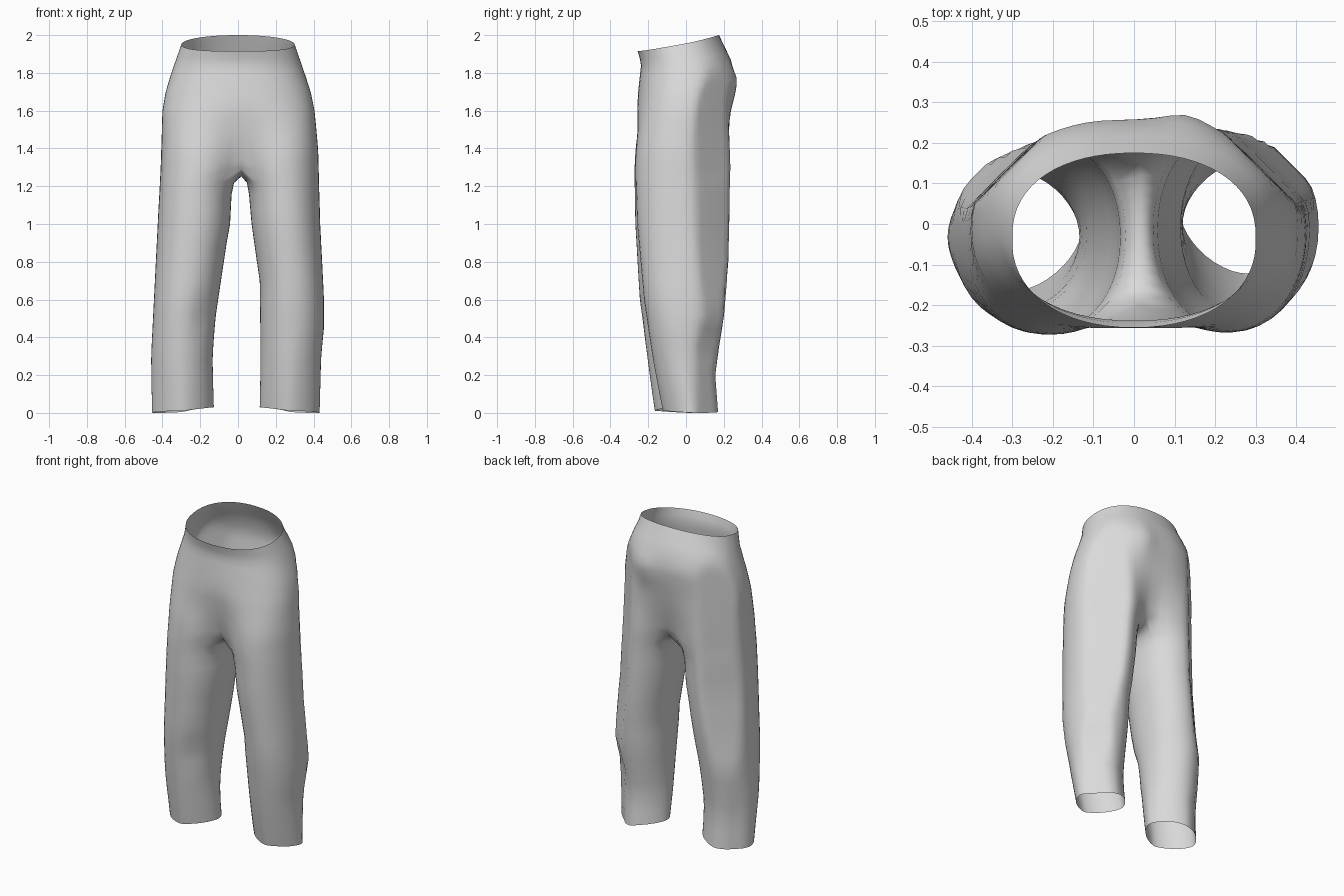
import bpy, bmesh, math

if "Cube" in bpy.data.objects:
    bpy.data.objects.remove(bpy.data.objects["Cube"])

OUT, INN = 32, 10            # segments around the outside and along the inner seam
TORSO_ROWS = 16
LEG_Z = [1.22, 1.16, 1.08, 1.0, 0.9, 0.8, 0.7, 0.6, 0.52, 0.44, 0.36, 0.28, 0.2, 0.1, 0.0]

# Silhouette profiles as (height, offset); -1 is the left leg, 1 the right leg, 0 the hips
HIP_FRONT = [(1.2, -.272), (1.4, -.272), (1.6, -.264), (1.75, -.248), (1.85, -.237), (1.92, -.257)]
HIP_BACK = [(1.2, .23), (1.6, .243), (1.77, .26), (1.87, .237), (2, .175)]
FRONT = {-1: [(0, -.165), (.3, -.205), (.6, -.245), (1, -.268), (1.4, -.277), (1.6, -.27)],
         0: HIP_FRONT,
         1: [(0, -.122), (.15, -.15), (.3, -.178), (.6, -.222), (1, -.258), (1.4, -.274), (1.6, -.27)]}
BACK = {-1: [(0, .14), (.2, .13), (.35, .145), (.5, .17), (.8, .195), (1.2, .21), (1.6, .235)],
        0: HIP_BACK,
        1: [(0, .17), (.2, .155), (.35, .175), (.5, .2), (.8, .225), (1.2, .235), (1.6, .252)]}
OUTER = {-1: [(0, .455), (.3, .46), (.6, .445), (1, .425), (1.3, .41), (1.6, .4),
              (1.7, .383), (1.8, .353), (1.95, .3)],
         1: [(0, .432), (.3, .44), (.45, .455), (.6, .455), (.75, .448), (1, .435),
             (1.4, .425), (1.6, .405), (1.7, .385), (1.8, .352), (1.95, .3)]}
INNER = {-1: [(0, .128), (.3, .135), (.5, .12), (.7, .09), (.9, .06), (1, .042), (1.16, .034),
              (1.22, .026), (1.3, -.015)],
         1: [(0, .115), (.3, .12), (.7, .115), (.8, .1), (1, .072), (1.16, .058), (1.22, .05), (1.3, .025)]}
# Limit of |x| + y that flattens the outer back corner
CORNER = {-1: [(0, .48), (.2, .475), (.5, .515), (.7, .48), (1, .45), (1.4, .447), (1.8, .44)],
          1: [(0, .475), (.36, .485), (.52, .535), (.7, .51), (.9, .485), (1.2, .468), (1.5, .45), (1.8, .445)]}


def interp(table, z):
    if z <= table[0][0]:
        return table[0][1]
    for (a, p), (b, q) in zip(table, table[1:]):
        if z <= b:
            return p + (q - p) * (z - a) / (b - a)
    return table[-1][1]


def power(value, n):
    return math.copysign(abs(value) ** (2 / n), value)


def smooth(t):
    t = min(1, max(0, t))
    return t * t * (3 - 2 * t)


def flatten_corner(side, x, y, z):
    over = max(0, side * x + y - interp(CORNER[side], z)) * 0.47
    return x - side * over, y - over


def leg_point(side, i, z):
    # Outer arc first, then the inner arc back to the front
    if i <= OUT:
        a = math.radians(-140 + 280 * i / OUT)
    else:
        a = math.radians(140 + 80 * (i - OUT) / INN)
    o, n = interp(OUTER[side], z), interp(INNER[side], z)
    f, b = interp(FRONT[side], z), interp(BACK[side], z)
    e = 1.65 + 0.45 * smooth(z / 0.6)
    x = (o + n) / 2 + (o - n) / 2 * power(math.cos(a), e)
    y = (f + b) / 2 + (b - f) / 2 * power(math.sin(a), e)
    # soft knee fold on the left leg
    if side < 0:
        fold = math.exp(-((z - .5) / .1) ** 2 - ((x - .19) / .06) ** 2)
        y += 0.02 * fold if y < 0 else -0.01 * fold
    x, y = flatten_corner(side, side * x, y, z)
    if z == 0:
        z = 0.01 + 0.02 * max(0, -math.cos(a)) - 0.01 * max(0, math.cos(a - .5))
    return x, y, z


def torso_point(side, i, v):
    th = math.pi * i / OUT
    top = 1.915 + 0.085 * ((1 - math.cos(th)) / 2) ** 1.25
    g = math.exp(-(math.sin(th) / 0.25) ** 2)
    z0 = 1.25 + 0.06 * g
    z = z0 + (top - z0) * v
    n = 2.5 - 0.35 * v
    f, b = interp(FRONT[0], z), interp(BACK[0], z)
    cx = 0.02 * (1 - v)
    s = 0 if i in (0, OUT) else power(math.sin(th), n)
    x = cx + s * (side * interp(OUTER[side], z) - cx)
    y = (f + b) / 2 - (b - f) / 2 * power(math.cos(th), n)
    # centre crease growing towards the crotch
    crease = min(1, max(0, (1.72 - z) / 0.42)) ** 2
    y *= 1 - 0.36 * crease * math.exp(-((x - cx) / 0.09) ** 2)
    # fuller right seat
    if y > 0:
        y += 0.02 * math.exp(-((x - .13) / .07) ** 2 - ((z - 1.74) / .1) ** 2)
    # blend into the leg section
    w = smooth((1.68 - z) / 0.43) * min(1, math.sin(th) / 0.4)
    lx, ly, _ = leg_point(side, i, z)
    x, y = x + (lx - x) * w, y + (ly - y) * w
    return *flatten_corner(side, x, y, z), z


bm = bmesh.new()


def bridge(a, b, closed):
    n = len(a)
    for i in range(n if closed else n - 1):
        j = (i + 1) % n
        bm.faces.new((a[i], a[j], b[j], b[i]))


for side in (-1, 1):
    # Half of the hips, from the waist down to the crotch
    rows = [[bm.verts.new(torso_point(side, i, 1 - r / TORSO_ROWS)) for i in range(OUT + 1)]
            for r in range(TORSO_ROWS + 1)]
    for a, b in zip(rows, rows[1:]):
        bridge(a, b, False)
    # Crotch seam running from back to front
    last = rows[-1]
    front, back = last[0].co, last[-1].co
    seam = []
    for k in range(1, INN):
        u = k / INN
        p = back.lerp(front, u)
        p.z = 1.265 + 0.045 * abs(2 * u - 1) ** 2.5
        seam.append(bm.verts.new(p))
    # Leg tube
    ring = last + seam
    for z in LEG_Z:
        new = [bm.verts.new(leg_point(side, i, z)) for i in range(OUT + INN)]
        bridge(ring, new, True)
        ring = new

# Join both halves along the centre seam
bmesh.ops.remove_doubles(bm, verts=bm.verts, dist=0.0005)
bmesh.ops.recalc_face_normals(bm, faces=bm.faces)
# Make the normals of the open shell point outwards
widest = max(bm.faces, key=lambda f: f.calc_center_median().x)
if widest.normal.x < 0:
    bmesh.ops.reverse_faces(bm, faces=bm.faces)
# Relax the cloth around the crotch
for _ in range(2):
    near = [v for v in bm.verts if 1.1 < v.co.z < 1.5 and not v.is_boundary]
    bmesh.ops.smooth_vert(bm, verts=near, factor=0.3, use_axis_x=True, use_axis_y=True, use_axis_z=True)
for f in bm.faces:
    f.smooth = True

mesh = bpy.data.meshes.new("trousers")
bm.to_mesh(mesh)
bm.free()
trousers = bpy.data.objects.new("trousers", mesh)
bpy.context.collection.objects.link(trousers)

cloth = bpy.data.materials.new("light grey cloth")
cloth.diffuse_color = (0.7, 0.7, 0.7, 1)
cloth.use_nodes = True
cloth.node_tree.nodes["Principled BSDF"].inputs["Base Color"].default_value = cloth.diffuse_color
mesh.materials.append(cloth)
